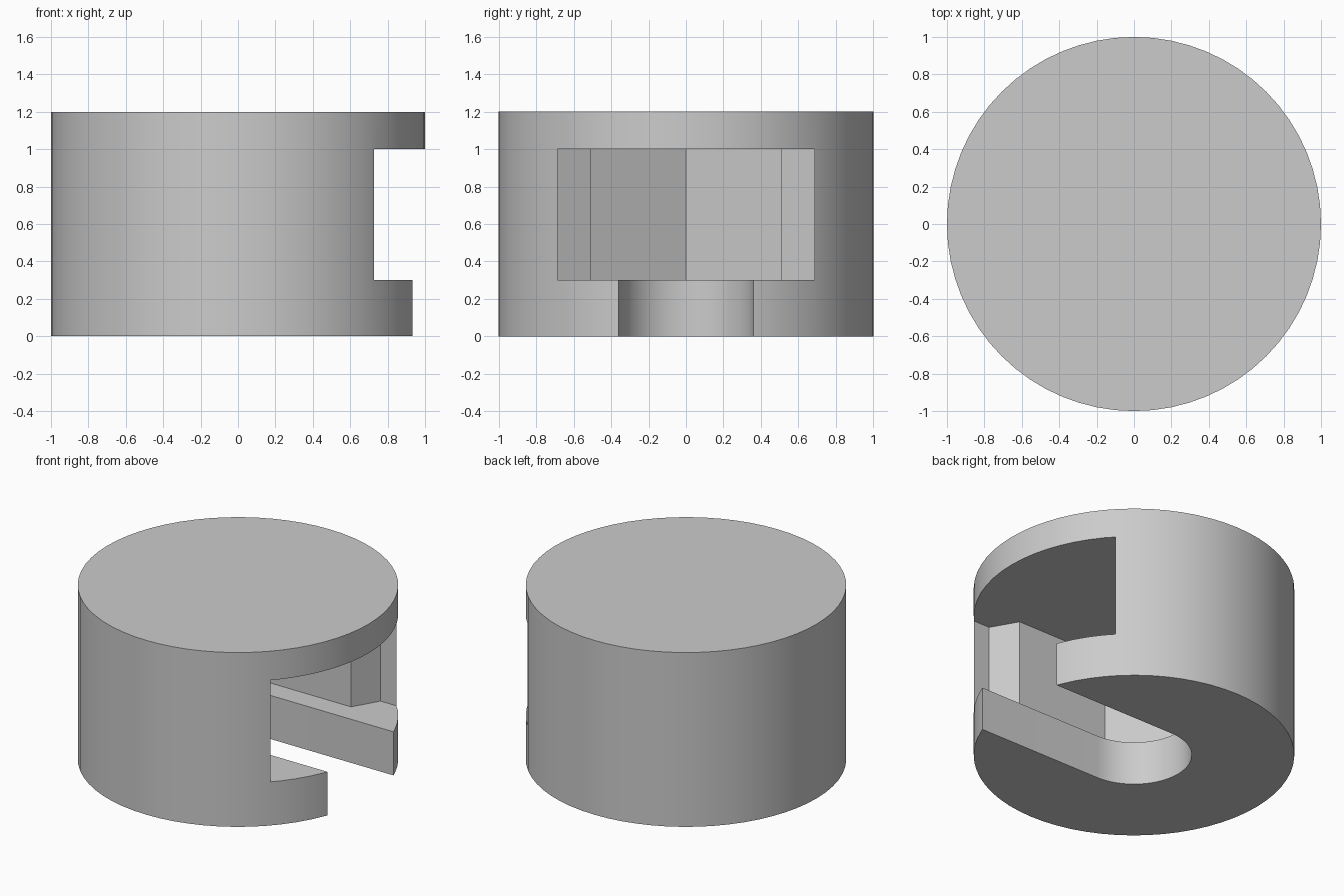
import bpy, bmesh, math

cube = bpy.data.objects.get("Cube")
if cube:
    bpy.data.objects.remove(cube, do_unlink=True)

grey = bpy.data.materials.new("plain grey")
grey.use_nodes = True
colour = (0.6, 0.6, 0.6, 1)
grey.diffuse_color = colour
grey.node_tree.nodes["Principled BSDF"].inputs["Base Color"].default_value = colour


def prism(name, outline, bottom, top):
    """Extrude a flat outline between two heights."""
    bm = bmesh.new()
    face = bm.faces.new([bm.verts.new((x, y, bottom)) for x, y in outline])
    grown = bmesh.ops.extrude_face_region(bm, geom=[face])["geom"]
    moved = [v for v in grown if isinstance(v, bmesh.types.BMVert)]
    bmesh.ops.translate(bm, vec=(0, 0, top - bottom), verts=moved)
    bmesh.ops.recalc_face_normals(bm, faces=bm.faces)
    mesh = bpy.data.meshes.new(name)
    bm.to_mesh(mesh)
    bm.free()
    mesh.materials.append(grey)
    obj = bpy.data.objects.new(name, mesh)
    bpy.context.collection.objects.link(obj)
    return obj


def arc(radius, start, end, steps):
    angles = [math.radians(start + (end - start) * i / steps) for i in range(steps + 1)]
    return [(radius * math.cos(a), radius * math.sin(a)) for a in angles]


# Round body
body = prism("slotted_body", arc(1, 0, 360, 64)[:-1], 0, 1.2)

# Pocket with a pointed end, stepping wider towards the opening
half = [(1.2, 0.685), (0.605, 0.685), (0.504, 0.51), (-0.19, 0.51)]
pocket_outline = half + [(-0.484, 0)] + [(x, -y) for x, y in reversed(half)]
pocket = prism("pocket_cutter", pocket_outline, 0.3, 1.0)

# Narrow round-ended slot through the base
slot_outline = [(1.2, 0.36)] + arc(0.36, 90, 270, 32) + [(1.2, -0.36)]
slot = prism("slot_cutter", slot_outline, -0.2, 0.6)

# Cut both openings into the body
bpy.context.view_layer.objects.active = body
for cutter in (pocket, slot):
    cutter.hide_render = True
    cut = body.modifiers.new(cutter.name, "BOOLEAN")
    cut.operation = "DIFFERENCE"
    cut.solver = "EXACT"
    cut.object = cutter
    bpy.ops.object.modifier_apply(modifier=cut.name)
    bpy.data.objects.remove(cutter, do_unlink=True)

# Smooth the curved walls, keep the edges crisp
bpy.ops.object.select_all(action="DESELECT")
body.select_set(True)
bpy.ops.object.shade_smooth_by_angle(angle=math.radians(30))
